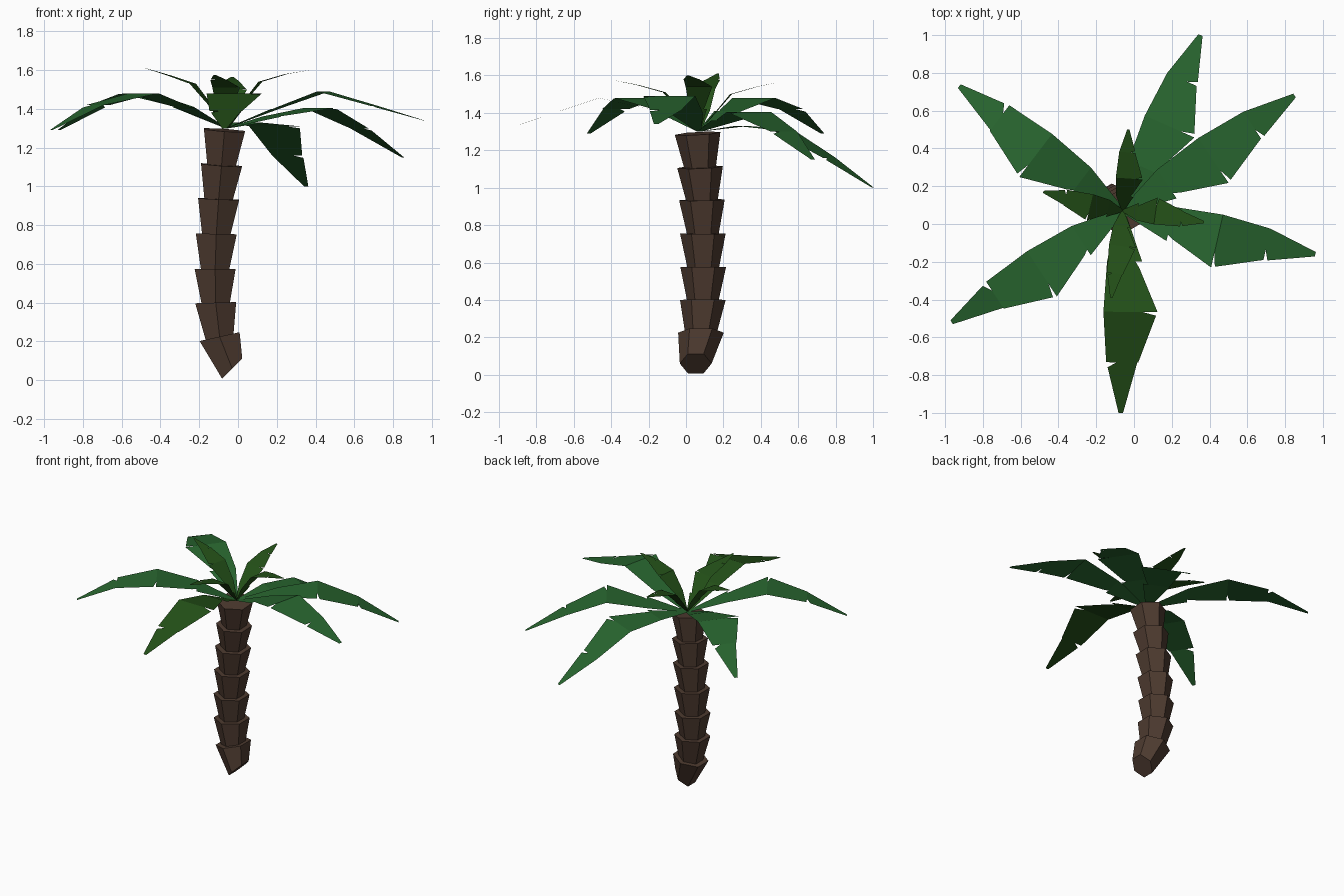
import bpy, math
from mathutils import Vector

if "Cube" in bpy.data.objects:
    bpy.data.objects.remove(bpy.data.objects["Cube"])


def material(name, rgb):
    m = bpy.data.materials.new(name)
    m.diffuse_color = (*rgb, 1)
    m.use_nodes = True
    m.node_tree.nodes["Principled BSDF"].inputs["Base Color"].default_value = m.diffuse_color
    return m


BARK = material("bark", (0.075, 0.043, 0.029))
GREEN = material("leaf_green", (0.021, 0.13, 0.028))
OLIVE = material("leaf_olive", (0.017, 0.08, 0.009))


def make_object(name, verts, faces, mat):
    me = bpy.data.meshes.new(name)
    me.from_pydata(verts, [], faces)
    me.materials.append(mat)
    me.update()
    ob = bpy.data.objects.new(name, me)
    bpy.context.collection.objects.link(ob)
    return ob


def hexagon(centre, normal, r):
    # six-sided ring with corners along y, tilted to the given normal
    q = Vector((0, 0, 1)).rotation_difference(Vector(normal))
    return [Vector(centre) + q @ Vector((r * math.sin(k * math.pi / 3),
                                         -r * math.cos(k * math.pi / 3), 0))
            for k in range(6)]


# Trunk: flared hexagonal segments stacked on a bent path (centre, normal)
path = [((-0.03, 0.052, 0.06), (-0.7, 0.0, 0.7)),
        ((-0.095, 0.08, 0.225), (-0.22, 0.0, 1)),
        ((-0.115, 0.09, 0.40), (-0.03, 0, 1)),
        ((-0.118, 0.092, 0.575), (0, 0, 1)),
        ((-0.112, 0.090, 0.755), (0.02, 0, 1)),
        ((-0.100, 0.085, 0.935), (0.04, -0.02, 1)),
        ((-0.085, 0.075, 1.11), (0.07, -0.04, 1)),
        ((-0.070, 0.062, 1.29), (0.07, -0.06, 1))]
for i in range(len(path) - 1):
    verts = hexagon(*path[i], 0.085) + hexagon(*path[i + 1], 0.122)
    faces = [(k, (k + 1) % 6, (k + 1) % 6 + 6, k + 6) for k in range(6)]
    faces += [tuple(range(5, -1, -1)), tuple(range(6, 12))]
    make_object(f"trunk_segment_{i + 1}", verts, faces, BARK)

# Blade edges as four panels of (station, half width); jumps are the notches
WIDE = [[(0, .012), (1, .105)],
        [(1, .07), (1.12, .09), (2, .19)],
        [(2, .11), (2.07, .182), (3, .09)]]
WIDE_END = [[(3, .085), (4, .012)]]
WIDE_END_CUT = [[(3, .035), (3.08, .088), (4, .012)]]
NARROW = [[(0, .012), (1, .08)], [(1, .08), (2, .097)], [(2, .097), (3, .08)]]
NARROW_END = [[(3, .08), (4, .012)]]
NARROW_END_CUT = [[(3, .025), (3.1, .072), (4, .012)]]
CROWN = Vector((-0.06, 0.07, 0))


def leaf(name, tip, stations, heights, wide_left, cut_wide, scale, mat):
    # flat folded blade following a height profile from the crown to the tip
    run = Vector((*tip, 0)) - CROWN
    length = run.length
    fwd = run.normalized()
    left = Vector((-fwd.y, fwd.x, 0))

    def point(t, w):
        k = min(int(t), 3)
        f = t - k
        s = (stations[k] * (1 - f) + stations[k + 1] * f) * length
        z = heights[k] * (1 - f) + heights[k + 1] * f
        return CROWN + fwd * s + left * w + Vector((0, 0, z))

    wide = WIDE + (WIDE_END_CUT if cut_wide else WIDE_END)
    narrow = NARROW + (NARROW_END if cut_wide else NARROW_END_CUT)
    verts, faces = [point(t, 0) for t in range(5)], []
    for panels, sign in ((wide, 1), (narrow, -1)):
        if not wide_left:
            sign = -sign
        for k, panel in enumerate(panels):
            first = len(verts)
            verts += [point(t, sign * w * scale) for t, w in panel]
            face = [k, k + 1] + list(range(len(verts) - 1, first - 1, -1))
            faces.append(face if sign > 0 else face[::-1])
    make_object(name, verts, faces, mat)


# Six large drooping leaves
BIG = (0, .25, .5, .75, 1)
big_leaves = [
    ("leaf_back", (.352, 1.0), (1.3, 1.33, 1.31, 1.16, 1.0), False, True, GREEN),
    ("leaf_back_right", (.85, .68), (1.3, 1.36, 1.405, 1.30, 1.15), False, True, GREEN),
    ("leaf_right", (.96, -.16), (1.3, 1.40, 1.49, 1.415, 1.34), False, True, GREEN),
    ("leaf_front", (-.07, -1.0), (1.3, 1.42, 1.48, 1.39, 1.3), True, False, OLIVE),
    ("leaf_front_left", (-.965, -.52), (1.3, 1.41, 1.48, 1.42, 1.29), True, False, GREEN),
    ("leaf_back_left", (-.925, .73), (1.3, 1.41, 1.48, 1.42, 1.29), True, False, GREEN)]
for name, tip, heights, wl, cw, mat in big_leaves:
    leaf(name, tip, BIG, heights, wl, cw, 1, mat)

# Four small upright leaves
SMALL = (0, .18, .4, .72, 1)
small_leaves = [
    ("young_leaf_back", (-.03, .5), (1.3, 1.39, 1.50, 1.54, 1.565), False),
    ("young_leaf_left", (-.48, .17), (1.3, 1.41, 1.53, 1.575, 1.61), True),
    ("young_leaf_right", (.37, .01), (1.3, 1.42, 1.54, 1.58, 1.60), True),
    ("young_leaf_front", (-.12, -.39), (1.3, 1.40, 1.51, 1.55, 1.575), True)]
for name, tip, heights, wl in small_leaves:
    leaf(name, tip, SMALL, heights, wl, not wl, 0.5, OLIVE)
